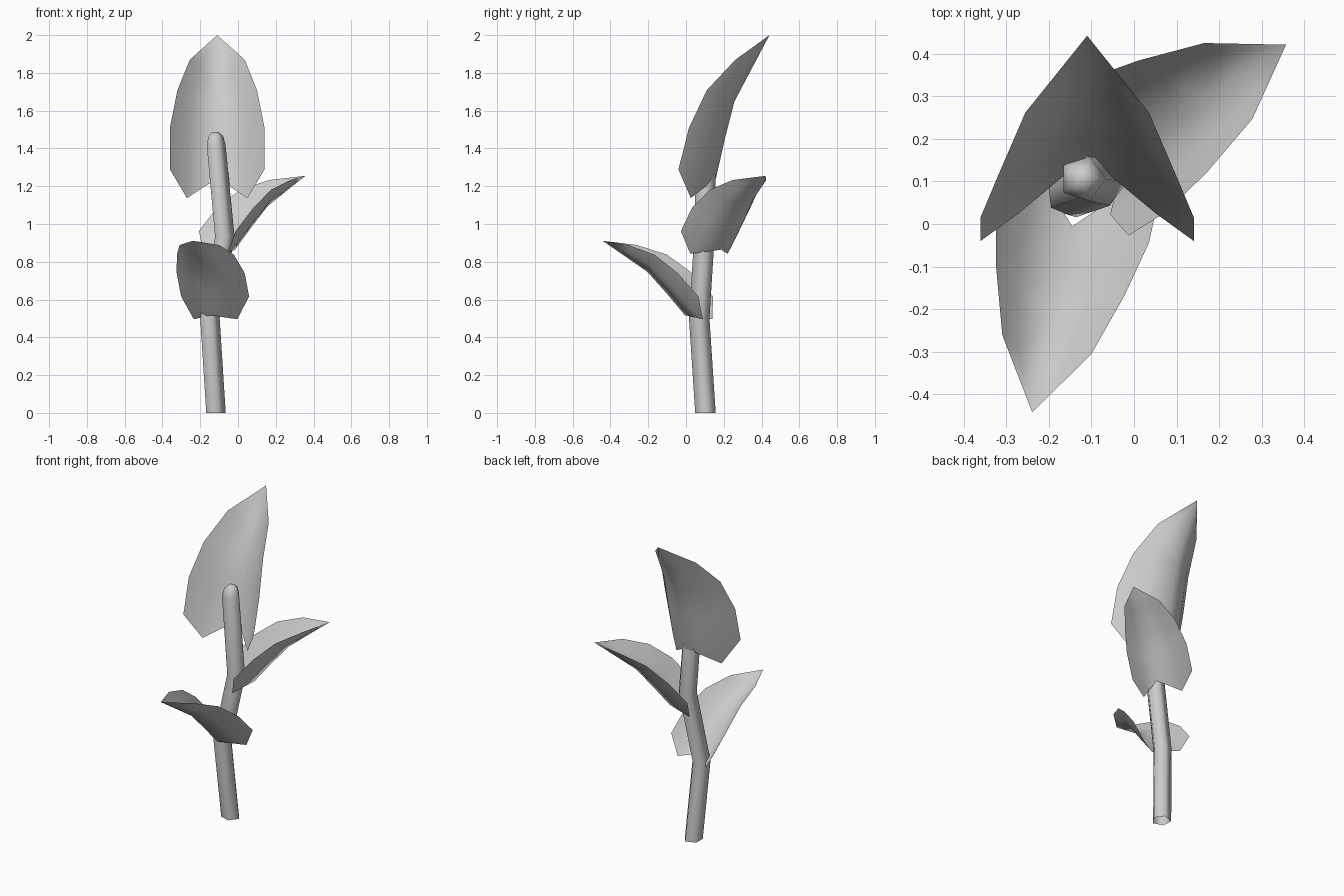
import bpy, bmesh, math
from mathutils import Vector

if "Cube" in bpy.data.objects:
    bpy.data.objects.remove(bpy.data.objects["Cube"])


def finish(bm, name, angle):
    bmesh.ops.recalc_face_normals(bm, faces=bm.faces)
    mesh = bpy.data.meshes.new(name)
    bm.to_mesh(mesh)
    bm.free()
    obj = bpy.data.objects.new(name, mesh)
    bpy.context.collection.objects.link(obj)
    bpy.ops.object.select_all(action='DESELECT')
    obj.select_set(True)
    bpy.context.view_layer.objects.active = obj
    bpy.ops.object.shade_smooth_by_angle(angle=math.radians(angle))
    return obj


# Stem: five-sided open tube (x, y, z, radius) along a bent path, rounded at the top
def make_stem():
    path = [(-0.122, 0.103, 0.0, 0.057), (-0.154, 0.070, 0.50, 0.057),
            (-0.075, 0.097, 0.93, 0.057), (-0.121, 0.106, 1.42, 0.055),
            (-0.121, 0.106, 1.467, 0.042), (-0.121, 0.106, 1.487, 0.018)]
    bm = bmesh.new()
    rings = []
    for x, y, z, r in path:
        rings.append([bm.verts.new((x + r * math.cos(i * math.tau / 5),
                                    y + r * math.sin(i * math.tau / 5), z))
                      for i in range(5)])
    for a, b in zip(rings, rings[1:]):
        for i in range(5):
            j = (i + 1) % 5
            bm.faces.new((a[i], a[j], b[j], b[i]))
    bm.faces.new(rings[-1])
    return finish(bm, "stem", 80)


# Leaf profile in units of leaf length:
# (half width, edge along, edge lift, rib along, rib lift)
LEAF_ROWS = [(0.300, 0.00, 0.243, 0.030, 0.000),
             (0.300, 0.27, 0.273, 0.282, 0.035),
             (0.252, 0.535, 0.250, 0.528, 0.061),
             (0.174, 0.778, 0.148, 0.770, 0.030)]
LOBE = (0.192, -0.143, 0.106)
MID_WIDTH, MID_DEPTH = 0.6, 0.42


# Leaf: cupped sheet running from base to tip with two lobes at the base
def make_leaf(name, base, tip):
    base, tip = Vector(base), Vector(tip)
    length = (tip - base).length
    u = (tip - base) / length
    w = u.cross(Vector((0, 0, 1))).normalized()
    n = w.cross(u)
    bm = bmesh.new()

    def vert(side, along, lift):
        return bm.verts.new(base + length * (w * side + u * along + n * lift))

    def blend(a, b):
        return a + (b - a) * MID_DEPTH

    ribs = [vert(0, r[3], r[4]) for r in LEAF_ROWS]
    end = bm.verts.new(tip)
    for s in (-1, 1):
        edge = [vert(s * r[0], r[1], r[2]) for r in LEAF_ROWS]
        mid = [vert(s * r[0] * MID_WIDTH, blend(r[3], r[1]), blend(r[4], r[2]))
               for r in LEAF_ROWS]
        lobe = vert(s * LOBE[0], LOBE[1], LOBE[2])
        faces = [(ribs[0], lobe, mid[0]), (mid[0], lobe, edge[0])]
        for a, b in ((ribs, mid), (mid, edge)):
            faces += [(a[i], b[i], b[i + 1], a[i + 1]) for i in range(3)]
            faces.append((a[-1], b[-1], end))
        for f in faces:
            bm.faces.new(f)
    return finish(bm, name, 90)


make_stem()
make_leaf("lower_leaf", (-0.142, 0.008, 0.505), (-0.239, -0.442, 0.911))
make_leaf("middle_leaf", (-0.027, 0.179, 0.852), (0.357, 0.421, 1.255))
make_leaf("upper_leaf", (-0.11, 0.15, 1.218), (-0.11, 0.442, 2.0))
